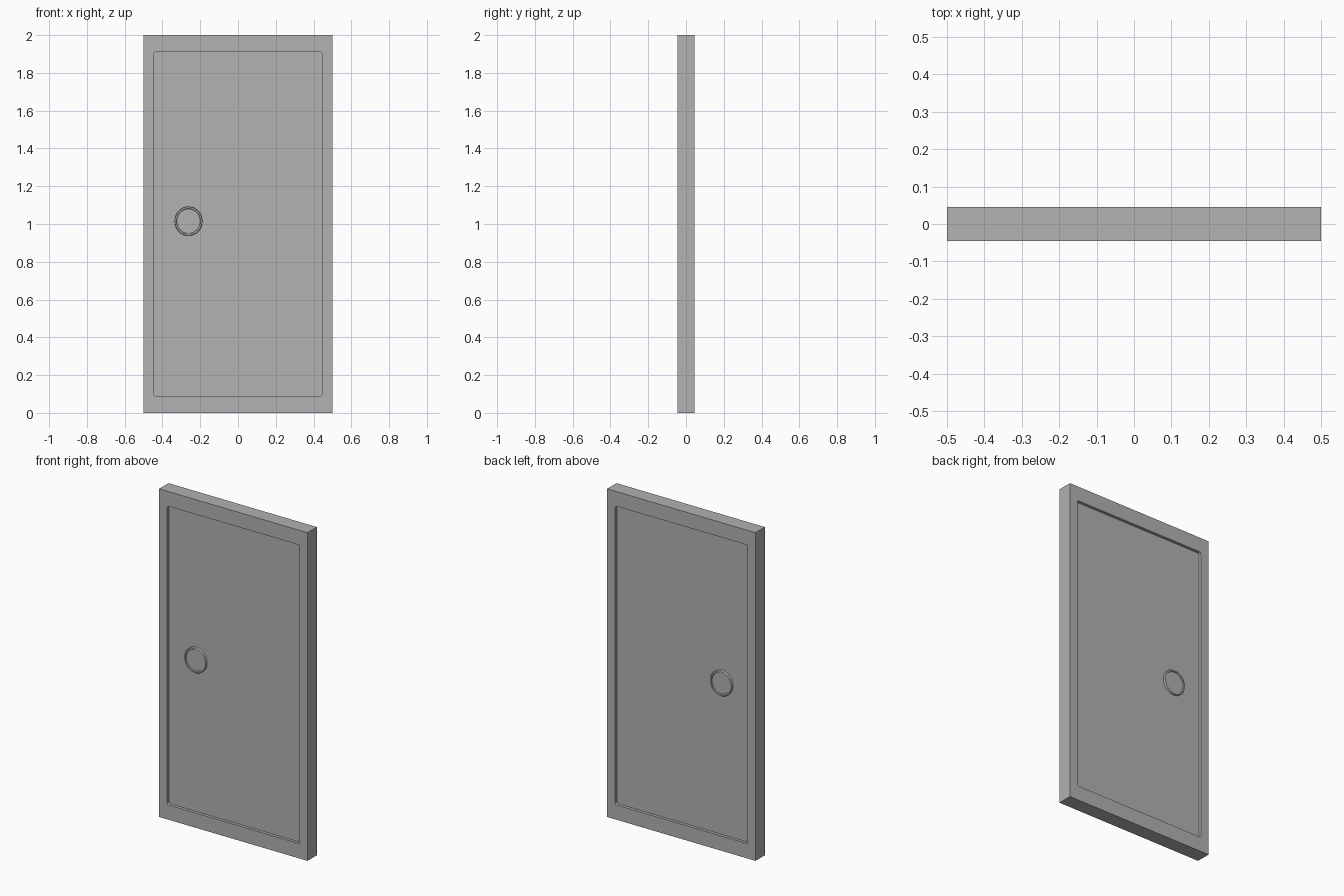
import bpy
import bmesh
import math

if "Cube" in bpy.data.objects:
    bpy.data.objects.remove(bpy.data.objects["Cube"], do_unlink=True)

WIDTH, HEIGHT, HALF_DEPTH = 1.0, 2.0, 0.045
RECESS = 0.018
FLOOR = HALF_DEPTH - RECESS

grey = bpy.data.materials.new("door_grey")
grey.use_nodes = True
grey.diffuse_color = (0.445, 0.445, 0.445, 1)
grey.node_tree.nodes["Principled BSDF"].inputs["Base Color"].default_value = grey.diffuse_color


def make_object(name, bm):
    bmesh.ops.recalc_face_normals(bm, faces=bm.faces)
    mesh = bpy.data.meshes.new(name)
    bm.to_mesh(mesh)
    bm.free()
    mesh.materials.append(grey)
    obj = bpy.data.objects.new(name, mesh)
    bpy.context.collection.objects.link(obj)
    return obj


def box(name, size, centre, corner=0):
    bm = bmesh.new()
    bmesh.ops.create_cube(bm, size=1)
    bmesh.ops.scale(bm, vec=size, verts=bm.verts)
    bmesh.ops.translate(bm, vec=centre, verts=bm.verts)
    if corner:
        # round the edges that run through the depth
        edges = [e for e in bm.edges
                 if abs(e.verts[0].co.y - e.verts[1].co.y) > 0.001]
        bmesh.ops.bevel(bm, geom=edges, offset=corner, segments=4,
                        profile=0.5, affect='EDGES')
    return make_object(name, bm)


def handle_plate(name, side):
    # (radius, height above the panel) steps from the base to the sunken disc
    profile = [(0.075, -0.002), (0.075, 0.010), (0.073, 0.013),
               (0.069, 0.014), (0.065, 0.013), (0.063, 0.008)]
    count = 32
    bm = bmesh.new()
    rings = []
    for radius, rise in profile:
        rings.append([bm.verts.new((
            -0.262 + radius * 0.98 * math.cos(math.tau * i / count),
            side * (FLOOR + rise),
            1.015 + radius * 1.03 * math.sin(math.tau * i / count)))
            for i in range(count)])
    for a, b in zip(rings, rings[1:]):
        for i in range(count):
            j = (i + 1) % count
            bm.faces.new((a[i], a[j], b[j], b[i]))
    bm.faces.new(rings[0])
    bm.faces.new(rings[-1])
    return make_object(name, bm)


# Door slab, with a round-cornered recess cut into each face
door = box("door_slab", (WIDTH, 2 * HALF_DEPTH, HEIGHT), (0, 0, HEIGHT / 2))
plates = []
for label, side in (("front", -1), ("back", 1)):
    cutter = box(label + "_recess_cutter", (0.894, 0.1, 1.82),
                 (0, side * (FLOOR + 0.05), HEIGHT / 2), corner=0.012)
    cutter.hide_render = True
    cut = door.modifiers.new(label + "_recess", 'BOOLEAN')
    cut.operation = 'DIFFERENCE'
    cut.solver = 'EXACT'
    cut.object = cutter
    bpy.context.view_layer.objects.active = door
    bpy.ops.object.modifier_apply(modifier=cut.name)
    bpy.data.objects.remove(cutter, do_unlink=True)
    # Round handle plate on the panel
    plates.append(handle_plate(label + "_handle_plate", side))

# Smooth shading with sharp edges kept
bpy.ops.object.select_all(action='DESELECT')
for obj in plates + [door]:
    obj.select_set(True)
bpy.ops.object.shade_smooth_by_angle(angle=math.radians(35))
